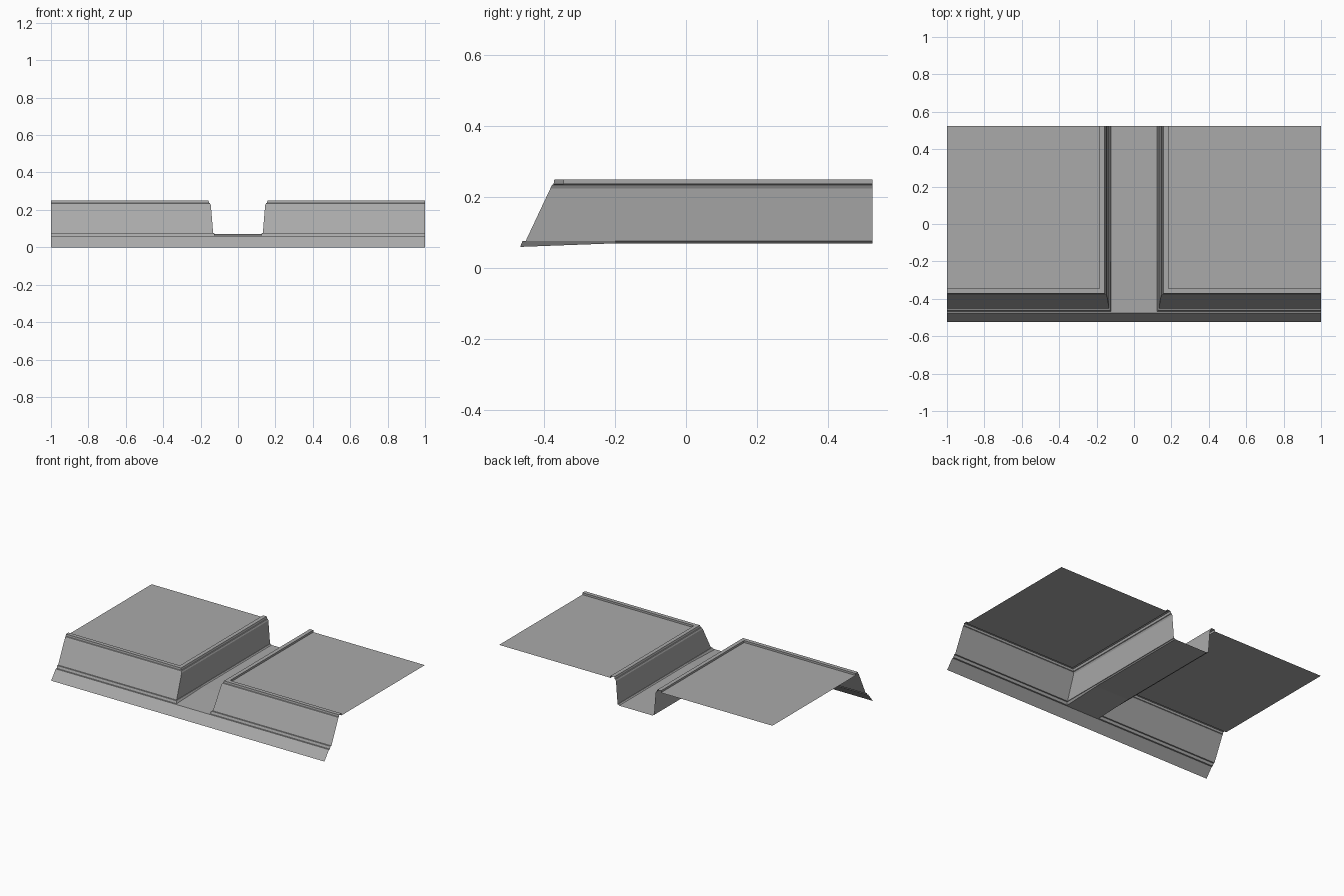
import bpy

if "Cube" in bpy.data.objects:
    bpy.data.objects.remove(bpy.data.objects["Cube"])

BACK = 0.525      # rear edge
SIDE = 1.0        # outer edge
TOE = (0.122, -0.467)  # inner corner where a terrace meets the floor

# Mid-grey surface
grey = bpy.data.materials.new("mid_grey")
grey.diffuse_color = (0.4, 0.4, 0.4, 1.0)
grey.use_nodes = True
grey.node_tree.nodes["Principled BSDF"].inputs["Base Color"].default_value = grey.diffuse_color


def make(name, verts, faces, mirror=False):
    mesh = bpy.data.meshes.new(name)
    mesh.from_pydata(verts, [], faces)
    mesh.update()
    mesh.materials.append(grey)
    obj = bpy.data.objects.new(name, mesh)
    bpy.context.collection.objects.link(obj)
    if mirror:
        mod = obj.modifiers.new("mirror", 'MIRROR')
        mod.use_axis = (True, False, False)
        mod.use_mirror_merge = False
    return obj


def strip_faces(rows, cols):
    return [(r * cols + c, r * cols + c + 1, (r + 1) * cols + c + 1, (r + 1) * cols + c)
            for r in range(rows - 1) for c in range(cols - 1)]


# Terrace wall: each level is (channel side x, front y, z), mitred at the corner
levels = [
    (0.184, -0.345, 0.237),
    (0.184, -0.345, 0.250),
    (0.158, -0.371, 0.250),
    (0.154, -0.373, 0.237),
    (0.150, -0.377, 0.235),
    (0.145, -0.382, 0.225),
    (0.133, -0.452, 0.076),
    (0.129, -0.461, 0.076),
]
verts = []
for x, y, z in levels:
    verts += [(SIDE, y, z), (x, y, z), (x, -0.2, z), (x, BACK, z)]
# Lowest level follows the sloping channel floor
verts += [(SIDE, TOE[1], 0.06), (*TOE, 0.06), (TOE[0], -0.2, 0.07), (TOE[0], BACK, 0.07)]
make("terrace_wall", verts, strip_faces(len(levels) + 1, 4), mirror=True)

# Recessed top panel inside the raised rim
px, py, pz = levels[0]
make("terrace_top", [(px, py, pz), (SIDE, py, pz), (SIDE, BACK, pz), (px, BACK, pz)],
     [(0, 1, 2, 3)], mirror=True)


def extrude_x(name, half_width, profile):
    pts = [(x, y, z) for y, z in profile for x in (-half_width, half_width)]
    make(name, pts, strip_faces(len(profile), 2))


# Channel floor between the terraces
extrude_x("channel_floor", TOE[0], [(TOE[1], 0.06), (-0.2, 0.07), (BACK, 0.07)])

# Front lip and sloping apron
extrude_x("front_apron", SIDE, [(-0.525, 0.0), (-0.477, 0.06), (TOE[1], 0.06)])
